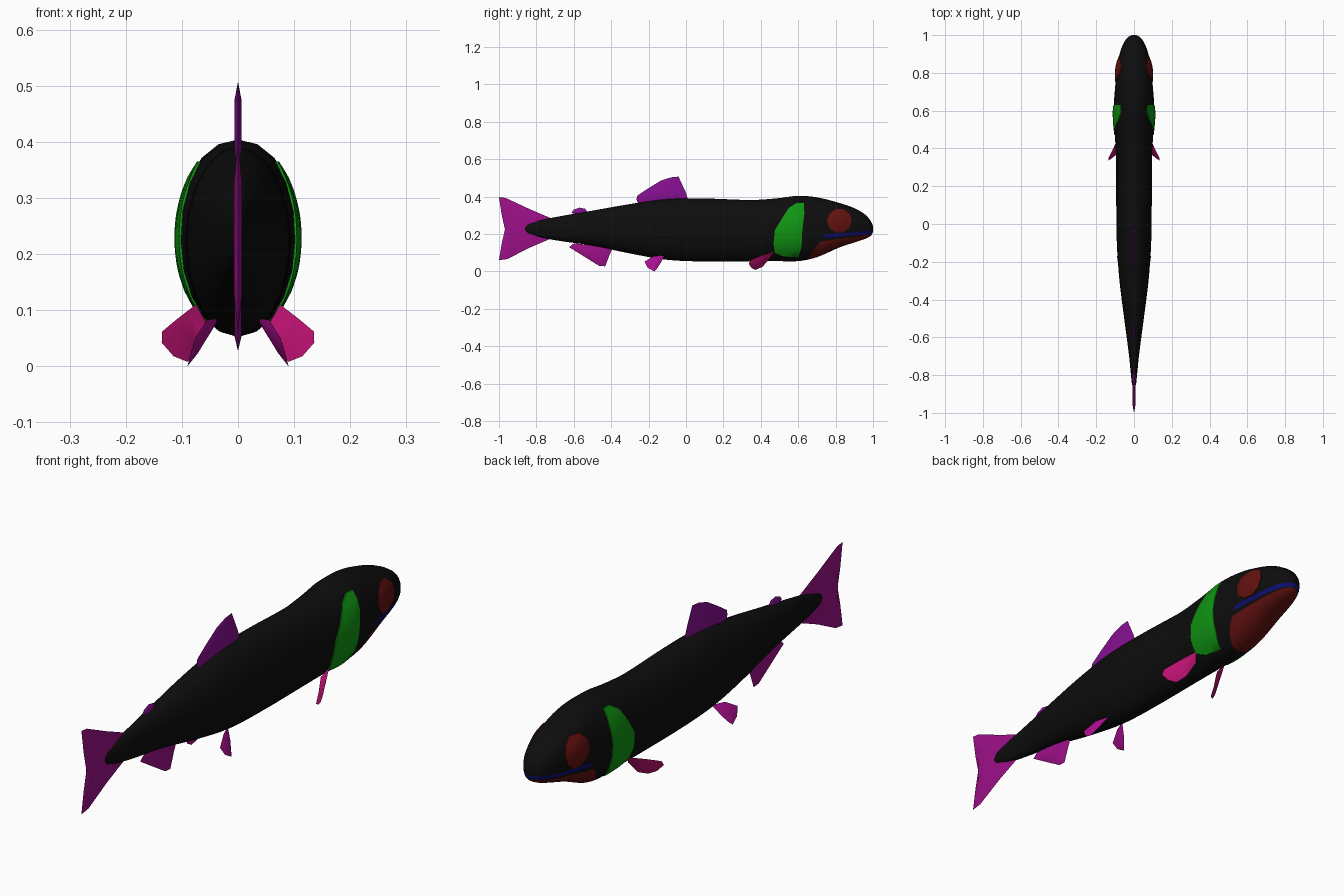
import bpy, bmesh
from math import sin, cos, pi, copysign
from mathutils import Vector

old = bpy.data.objects.get("Cube")
if old:
    bpy.data.objects.remove(old, do_unlink=True)


def material(name, r, g, b):
    m = bpy.data.materials.new(name)
    m.use_nodes = True
    m.diffuse_color = (r, g, b, 1)
    m.node_tree.nodes["Principled BSDF"].inputs["Base Color"].default_value = (r, g, b, 1)
    return m


BLACK = material("body black", .004, .004, .004)
RED = material("dark red", .12, .006, .005)
BLUE = material("lip blue", .004, .004, .18)
GREEN = material("gill green", .005, .3, .006)
VIOLET = material("dorsal violet", .24, .005, .29)
MAGENTA = material("tail magenta", .34, .005, .25)
ORCHID = material("pelvic magenta", .42, .005, .28)
PINK = material("pectoral pink", .52, .006, .17)


def finish(bm, name, mats, angle=50):
    bmesh.ops.recalc_face_normals(bm, faces=bm.faces)
    mesh = bpy.data.meshes.new(name)
    bm.to_mesh(mesh)
    bm.free()
    for m in mats:
        mesh.materials.append(m)
    ob = bpy.data.objects.new(name, mesh)
    bpy.context.collection.objects.link(ob)
    bpy.ops.object.select_all(action='DESELECT')
    ob.select_set(True)
    bpy.context.view_layer.objects.active = ob
    bpy.ops.object.shade_smooth_by_angle(angle=angle * pi / 180)
    return ob


# Body stations: y, top, bottom, half width
STATIONS = [(-.865, .245, .21, .006), (-.84, .26, .196, .012), (-.7, .29, .167, .026),
            (-.5, .325, .138, .052), (-.3, .36, .096, .077), (-.1, .388, .062, .091),
            (.1, .39, .053, .094), (.35, .382, .053, .095), (.48, .39, .055, .102),
            (.6, .404, .055, .108), (.7, .396, .076, .102), (.82, .366, .128, .09),
            (.9, .338, .155, .076), (.96, .302, .175, .054), (.99, .266, .192, .031),
            (1.0, .242, .21, .012)]


def slope(i):
    a, b = STATIONS[max(i - 1, 0)], STATIONS[min(i + 1, len(STATIONS) - 1)]
    return (Vector(b[1:]) - Vector(a[1:])) / (b[0] - a[0])


def section(y):
    """Smoothly interpolated top, bottom and half width."""
    i = 0
    while i < len(STATIONS) - 2 and y > STATIONS[i + 1][0]:
        i += 1
    a, b = STATIONS[i], STATIONS[i + 1]
    h = b[0] - a[0]
    t = (y - a[0]) / h
    return ((2*t**3 - 3*t*t + 1) * Vector(a[1:]) + (3*t*t - 2*t**3) * Vector(b[1:])
            + h * (t**3 - 2*t*t + t) * slope(i) + h * (t**3 - t*t) * slope(i + 1))


def power(y):
    return 2 + .4 * min(max((y - .6) / .15, 0), 1)


def side_x(y, z):
    top, bot, w = section(y)
    u = min(abs(2 * z - top - bot) / (top - bot), 1)
    return w * (1 - u ** power(y)) ** (1 / power(y))


# Body loft
SIDES = 20
bm = bmesh.new()
rings = []
for a, b in zip(STATIONS, STATIONS[1:] + [None]):
    for k in range(4 if b else 1):
        y = a[0] + (b[0] - a[0]) * k / 4 if b else a[0]
        top, bot, w = section(y)
        ring = []
        for s in range(SIDES):
            t = 2 * pi * s / SIDES
            x, z = (copysign(abs(c) ** (2 / power(y)), c) for c in (sin(t), cos(t)))
            ring.append(bm.verts.new((w * x, y, (top + bot) / 2 + z * (top - bot) / 2)))
        rings.append(ring)
for p, q in zip(rings, rings[1:]):
    for s in range(SIDES):
        n = (s + 1) % SIDES
        bm.faces.new((p[s], p[n], q[n], q[s]))
bm.faces.new(rings[0])
bm.faces.new(rings[-1])

# Mouth lines cut across the head: each is a point and a second point in y, z
LIP_TOP = ((.72, .194), (1, .218))
LIP_LOW = ((.72, .178), (1, .203))
JAW_TOP = ((.72, .16), (1, .2))
JAW_BACK = ((.645, .06), (.735, .185))


def above(line, y, z):
    (y0, z0), (y1, z1) = line
    return (z - z0) * (y1 - y0) - (y - y0) * (z1 - z0) > 0


for line in (LIP_TOP, LIP_LOW, JAW_TOP, JAW_BACK):
    (y0, z0), (y1, z1) = line
    faces = [f for f in bm.faces if f.calc_center_median().y > .6]
    geom = list({g for f in faces for g in (*f.verts, *f.edges, f)})
    bmesh.ops.bisect_plane(bm, geom=geom, plane_co=(0, y0, z0),
                           plane_no=(0, z0 - z1, y1 - y0))
for f in bm.faces:
    c = f.calc_center_median()
    if c.y > .62 and not above(JAW_BACK, c.y, c.z):
        if not above(JAW_TOP, c.y, c.z):
            f.material_index = 1
        elif above(LIP_LOW, c.y, c.z) and not above(LIP_TOP, c.y, c.z):
            f.material_index = 2
finish(bm, "body", [BLACK, RED, BLUE])


# Thin plates that hug the side of the body
def side_plate(name, outline, mat, bulge, sign):
    bm = bmesh.new()
    cy = sum(p[0] for p in outline) / len(outline)
    cz = sum(p[1] for p in outline) / len(outline)
    fine = [Vector(a).lerp(Vector(b), k / 3)
            for a, b in zip(outline, outline[1:] + outline[:1]) for k in range(3)]
    loops = []
    for scale, lift in ((1, -.006), (1, .003), (.8, None), (.6, None), (.4, None), (.2, None)):
        loop = []
        for y, z in fine:
            y, z = cy + (y - cy) * scale, cz + (z - cz) * scale
            off = .003 + bulge * (1 - scale ** 2) if lift is None else lift
            loop.append(bm.verts.new((sign * (side_x(y, z) + off), y, z)))
        loops.append(loop)
    for p, q in zip(loops, loops[1:]):
        for i in range(len(p)):
            j = (i + 1) % len(p)
            bm.faces.new((p[i], p[j], q[j], q[i]))
    bm.faces.new(loops[-1])
    finish(bm, name, [mat])


GILL = [(.63, .365), (.59, .365), (.55, .34), (.52, .295), (.475, .22), (.468, .15),
        (.475, .1), (.52, .08), (.6, .075), (.618, .13), (.622, .22), (.633, .31)]
EYE = [(.82 + .066 * cos(k * pi / 5), .27 + .066 * sin(k * pi / 5)) for k in range(10)]
for side, sign in (("left", 1), ("right", -1)):
    side_plate(side + "_gill_cover", GILL, GREEN, .003, sign)
    side_plate(side + "_eye", EYE, RED, .007, sign)


# Fins: thin lens-shaped blades over an outline
def fin(name, points, mat, thick):
    bm = bmesh.new()
    pts = [Vector(p) for p in points]
    mid = sum(pts, Vector()) / len(pts)
    normal = Vector()
    for a, b in zip(pts, pts[1:] + pts[:1]):
        normal += (a - mid).cross(b - mid)
    normal.normalize()
    rim = [bm.verts.new(p) for p in pts]
    for s in (1, -1):
        inner = [bm.verts.new(mid + (p - mid) * .6 + normal * s * thick) for p in pts]
        for i in range(len(pts)):
            j = (i + 1) % len(pts)
            bm.faces.new((rim[i], rim[j], inner[j], inner[i]))
        bm.faces.new(inner)
    bmesh.ops.triangulate(bm, faces=[f for f in bm.faces if len(f.verts) > 4])
    finish(bm, name, [mat])


def flat(outline):
    return [(0, y, z) for y, z in outline]


fin("tail_fin", flat([(-1, .397), (-.965, .393), (-.84, .335), (-.7, .275), (-.7, .185),
                      (-.84, .125), (-.955, .066), (-1, .06), (-.985, .15), (-.968, .225),
                      (-.985, .3)]), MAGENTA, .007)
fin("dorsal_fin", flat([(.015, .37), (0, .42), (-.04, .507), (-.08, .503), (-.135, .485),
                        (-.2, .445), (-.26, .405), (-.265, .385), (-.25, .35)]), VIOLET, .006)
fin("adipose_fin", flat([(-.52, .31), (-.54, .335), (-.57, .341), (-.6, .33),
                         (-.612, .315), (-.59, .3)]), VIOLET, .005)
fin("anal_fin", flat([(-.39, .13), (-.41, .085), (-.432, .027), (-.465, .03), (-.55, .083),
                      (-.625, .13), (-.6, .15)]), MAGENTA, .006)

PECTORAL = [(.075, .475, .11), (.11, .4, .083), (.135, .348, .062), (.136, .335, .042),
            (.115, .35, .018), (.09, .37, .008), (.072, .41, .025), (.055, .45, .075)]
PELVIC = [(.035, -.115, .085), (.055, -.17, .083), (.075, -.222, .052), (.085, -.205, .02),
          (.09, -.17, 0), (.078, -.155, .015), (.06, -.135, .045)]
for side, sign in (("left", 1), ("right", -1)):
    for kind, pts, mat in (("pectoral", PECTORAL, PINK), ("pelvic", PELVIC, ORCHID)):
        fin(f"{side}_{kind}_fin", [(sign * x, y, z) for x, y, z in pts], mat, .004)
